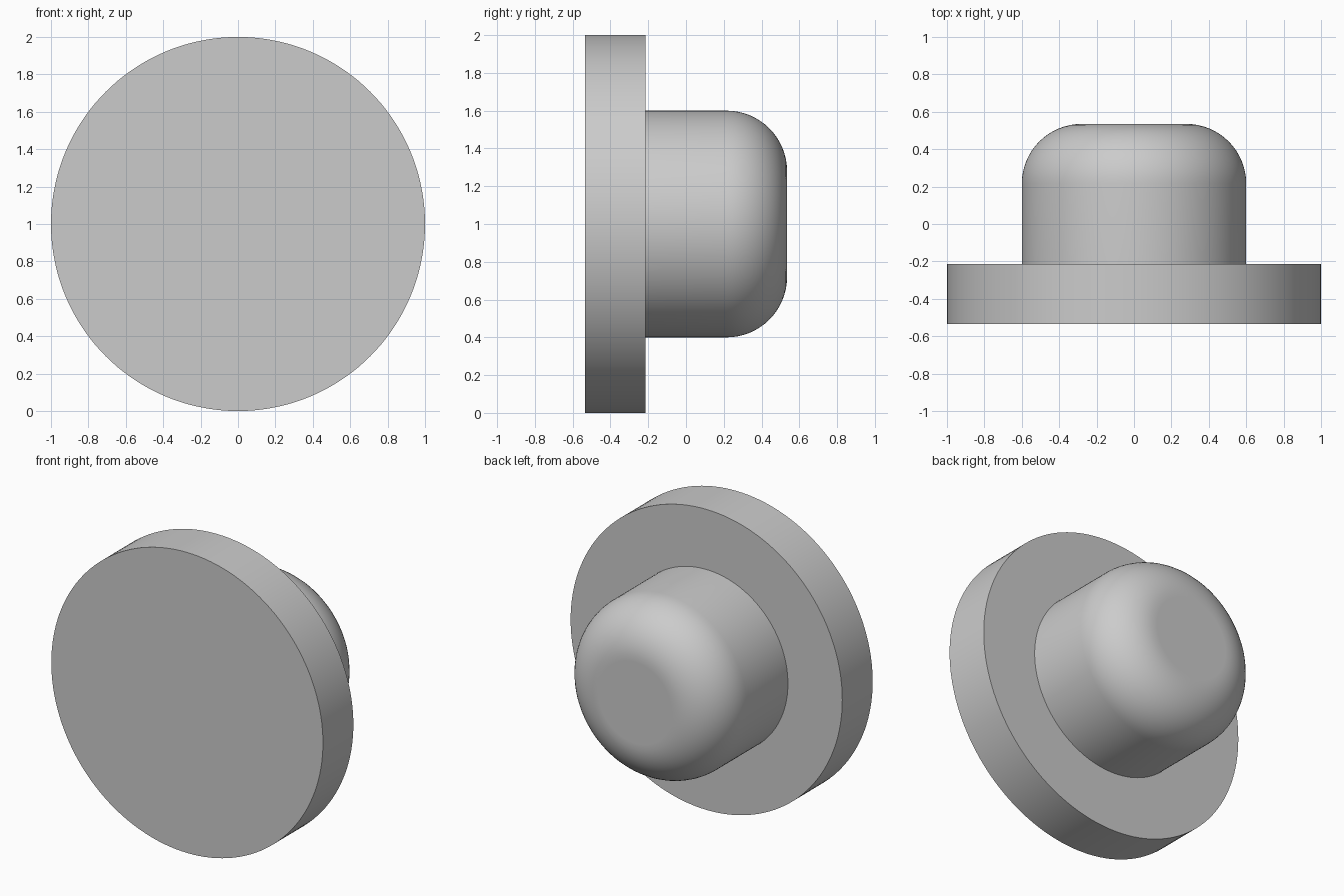
import bpy, bmesh, math
from mathutils import Vector

cube = bpy.data.objects.get("Cube")
if cube:
    bpy.data.objects.remove(cube, do_unlink=True)

grey = bpy.data.materials.new("light_grey")
grey.use_nodes = True
colour = (0.6, 0.6, 0.6, 1)
grey.diffuse_color = colour
grey.node_tree.nodes["Principled BSDF"].inputs["Base Color"].default_value = colour

CENTRE_Z = 1.0
PLATE_FRONT, PLATE_BACK, KNOB_END = -0.535, -0.215, 0.535
PLATE_R, KNOB_R, ROUND = 1.0, 0.6, 0.32


def turn(name, profile):
    """Revolve (radius, y) points around the front-to-back axis."""
    bm = bmesh.new()
    verts = [bm.verts.new((0, y, r)) for r, y in profile]
    edges = [bm.edges.new(pair) for pair in zip(verts, verts[1:])]
    bmesh.ops.spin(bm, geom=verts + edges, cent=(0, 0, 0), axis=(0, 1, 0),
                   angle=math.tau, steps=144, use_merge=True)
    bmesh.ops.remove_doubles(bm, verts=bm.verts, dist=1e-5)
    bmesh.ops.recalc_face_normals(bm, faces=bm.faces)
    # Make sure the rear-facing or front-facing end points outwards
    end = max(bm.faces, key=lambda f: f.calc_center_median().y)
    if end.normal.dot(Vector((0, 1, 0))) < 0:
        bmesh.ops.reverse_faces(bm, faces=bm.faces)
    mesh = bpy.data.meshes.new(name)
    bm.to_mesh(mesh)
    bm.free()
    mesh.materials.append(grey)
    obj = bpy.data.objects.new(name, mesh)
    obj.location.z = CENTRE_Z
    bpy.context.collection.objects.link(obj)
    bpy.ops.object.select_all(action='DESELECT')
    obj.select_set(True)
    bpy.context.view_layer.objects.active = obj
    bpy.ops.object.shade_smooth_by_angle(angle=math.radians(30))
    return obj


# Flat round plate at the front
turn("round_plate", [(0, PLATE_FRONT), (PLATE_R, PLATE_FRONT),
                     (PLATE_R, PLATE_BACK), (0, PLATE_BACK)])

# Cylindrical knob with a rounded rim, standing on the back of the plate
rim = []
for i in range(17):
    a = math.pi / 2 * i / 16
    rim.append((KNOB_R - ROUND + ROUND * math.cos(a),
                KNOB_END - ROUND + ROUND * math.sin(a)))
turn("rounded_knob", [(KNOB_R, PLATE_BACK)] + rim
     + [(KNOB_R - ROUND - 0.01, KNOB_END), (0, KNOB_END)])
